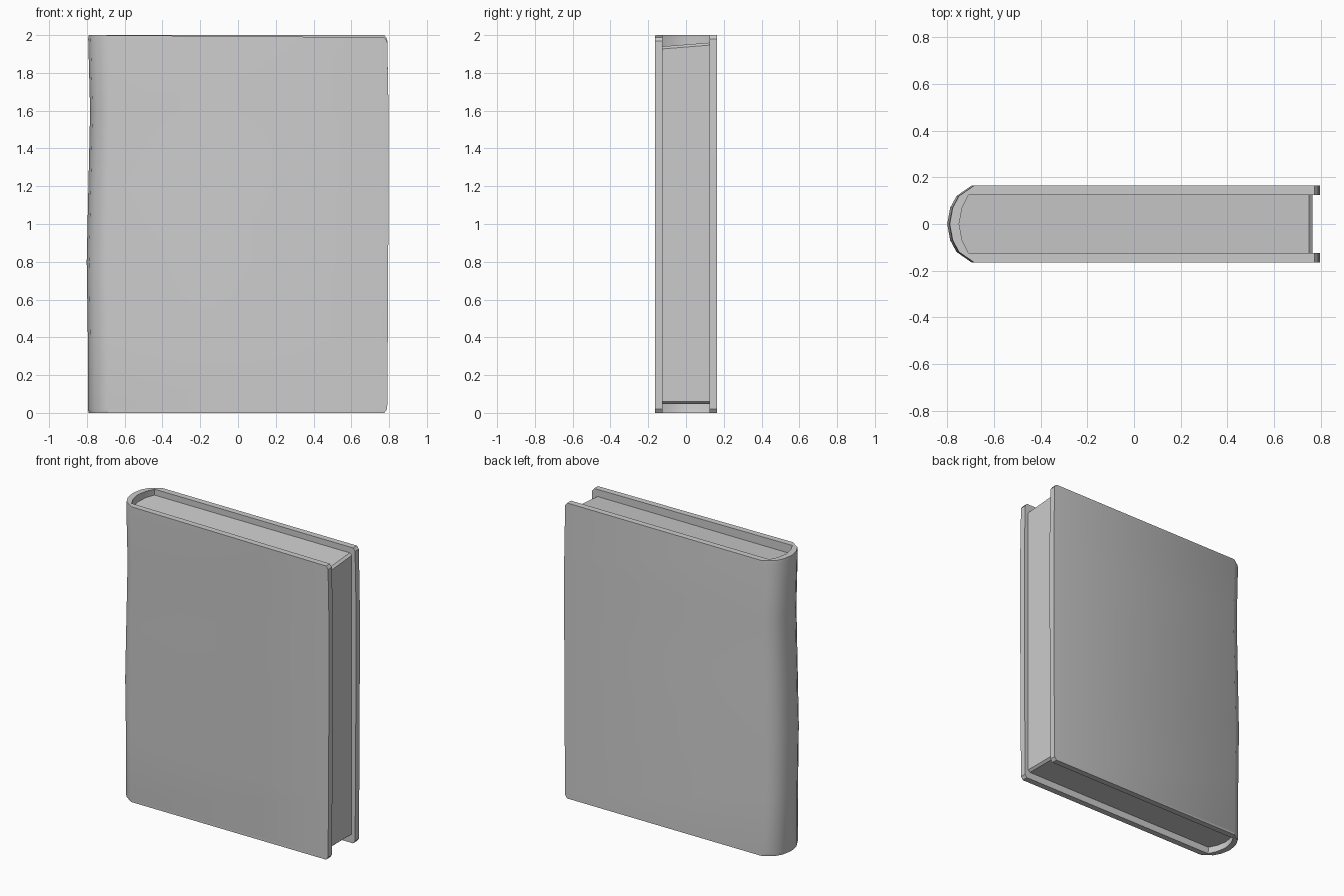
import bpy, bmesh, math

old = bpy.data.objects.get("Cube")
if old:
    bpy.data.objects.remove(old, do_unlink=True)

grey = bpy.data.materials.new("plain_grey")
grey.use_nodes = True
colour = (0.6, 0.6, 0.6, 1)
grey.diffuse_color = colour
grey.node_tree.nodes["Principled BSDF"].inputs["Base Color"].default_value = colour


def mirrored(half):
    """Complete a half profile, listed from the fore edge to the spine centre."""
    return half + [(x, -y) for x, y in reversed(half[:-1])]


def loft(name, rings, caps):
    """Skin equal rings; caps lists the index groups that close each end."""
    bm = bmesh.new()
    rows = [[bm.verts.new(p) for p in ring] for ring in rings]
    n = len(rows[0])
    for low, high in zip(rows, rows[1:]):
        for i in range(n):
            j = (i + 1) % n
            bm.faces.new((low[i], low[j], high[j], high[i]))
    for row in (rows[0], rows[-1]):
        for group in caps:
            bm.faces.new([row[i] for i in group])
    bmesh.ops.recalc_face_normals(bm, faces=bm.faces)
    mesh = bpy.data.meshes.new(name)
    bm.to_mesh(mesh)
    bm.free()
    mesh.materials.append(grey)
    obj = bpy.data.objects.new(name, mesh)
    bpy.context.collection.objects.link(obj)
    bpy.ops.object.select_all(action='DESELECT')
    obj.select_set(True)
    bpy.context.view_layer.objects.active = obj
    bpy.ops.object.shade_smooth_by_angle(angle=math.radians(35))
    return obj


# Cover: two boards joined by a rounded spine, slightly worn along its height
outer = mirrored([(0.795, 0.165), (-0.69, 0.165), (-0.755, 0.12), (-0.782, 0.07), (-0.795, 0)])
inner = mirrored([(0.795, 0.124), (-0.715, 0.124), (-0.742, 0.07), (-0.755, 0)])
# Match the outer count by splitting the inner corner
inner = [inner[0], (-0.69, 0.124)] + inner[1:-1] + [(-0.69, -0.124), inner[-1]]
profile = outer + inner[::-1]
count = len(outer)

# height, spine shift, fore edge shift
levels = [(0, 0.005, -0.02), (0.02, 0.0, -0.005), (0.4, 0, -0.002), (0.8, -0.006, 0),
          (1.2, 0.003, 0.002), (1.6, 0.012, 0.002), (1.98, 0.002, -0.005), (2, 0.005, -0.02)]
rings = []
for z, spine, fore in levels:
    ring = []
    for x, y in profile:
        shift = fore if x > 0 else spine
        sag = 0.012 * (x + 0.8) / 1.6 if z > 1.9 and y < 0 else 0
        ring.append((x + shift, y, z - sag))
    rings.append(ring)
total = 2 * count
caps = [(i, i + 1, total - 2 - i, total - 1 - i) for i in range(count - 1)]
loft("cover", rings, caps)

# Page block: recessed at the top, bottom and fore edge, tilted a little on top
pages = mirrored([(0.765, 0.125), (-0.715, 0.125), (-0.742, 0.07), (-0.756, 0)])
rings = []
for z, inset in ((0.047, 0.015), (0.06, 0), (1.937, 0), (1.95, 0.015)):
    rings.append([(x - (inset if x > 0 else 0), y, z + (0.08 * y if z > 1 else 0))
                  for x, y in pages])
loft("pages", rings, [range(len(pages))])
